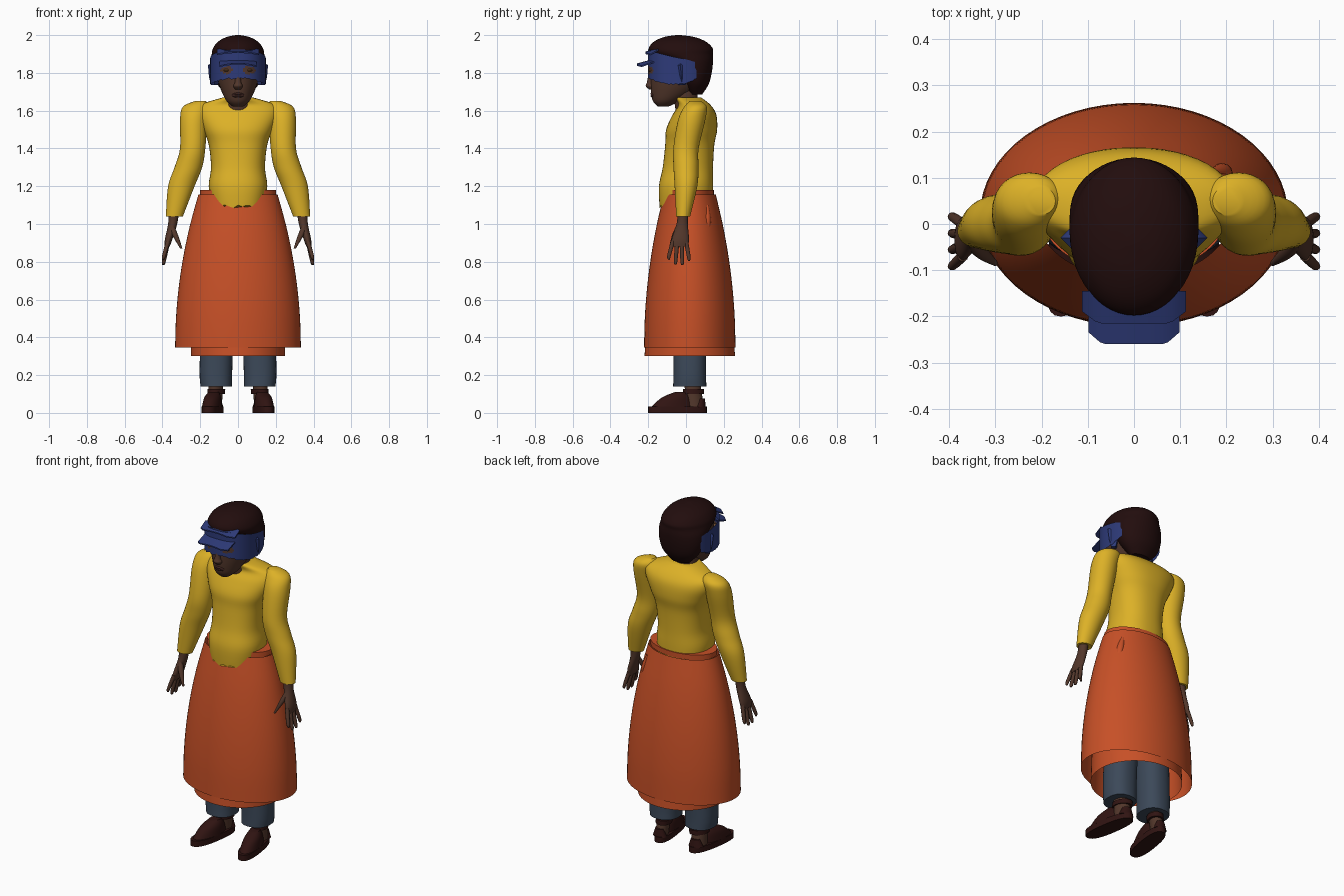
import bpy, bmesh, math, random
from mathutils import Vector

random.seed(4)
if "Cube" in bpy.data.objects:
    bpy.data.objects.remove(bpy.data.objects["Cube"], do_unlink=True)


def material(name, red, green, blue):
    mat = bpy.data.materials.new(name)
    mat.use_nodes = True
    mat.diffuse_color = (red, green, blue, 1)
    shader = mat.node_tree.nodes["Principled BSDF"]
    shader.inputs["Base Color"].default_value = mat.diffuse_color
    shader.inputs["Roughness"].default_value = .9
    return mat


SKIN = material("brown skin", .085, .038, .024)
LIP = material("dark lips", .06, .022, .018)
HAIR = material("dark hair", .016, .004, .004)
YELLOW = material("yellow cloth", .72, .44, .02)
ORANGE = material("orange cloth", .57, .08, .02)
BLUE = material("blue visor", .027, .043, .19)
DENIM = material("slate denim", .045, .066, .1)
LEATHER = material("dark leather", .03, .007, .006)
EYE = material("amber eye", .2, .09, .03)
SIDES = {"left": 1, "right": -1}


def finish(name, bm, *materials, sharp=45):
    bmesh.ops.recalc_face_normals(bm, faces=bm.faces)
    mesh = bpy.data.meshes.new(name)
    bm.to_mesh(mesh)
    bm.free()
    for mat in materials:
        mesh.materials.append(mat)
    for face in mesh.polygons:
        face.use_smooth = True
    mesh.set_sharp_from_angle(angle=math.radians(sharp))
    bpy.context.collection.objects.link(bpy.data.objects.new(name, mesh))


def ring(z, x=0, y=0, wide=.01, deep=None):
    """One horizontal cross-section; wide and deep are half sizes."""
    return Vector((x, y, z, wide, wide if deep is None else deep))


def smooth_rings(rings, steps):
    """Catmull-Rom curve through the cross-sections."""
    padded = [rings[0], *rings, rings[-1]]
    result = []
    for a, b, c, d in zip(padded, padded[1:], padded[2:], padded[3:]):
        for i in range(steps):
            t = i / steps
            bend = (a * 2 - b * 5 + c * 4 - d) * t + (b * 3 - a - c * 3 + d) * t * t
            result.append(b + (c - a + bend) * t / 2)
    return result + [rings[-1]]


def oval(angle, wide, deep, power):
    def squared(value, size):
        return math.copysign(abs(value) ** (2 / power), value) * size
    return squared(math.cos(angle), wide), squared(math.sin(angle), deep)


def bridge(bm, loops, closed=True):
    for a, b in zip(loops, loops[1:]):
        for i in range(0 if closed else 1, len(a)):
            bm.faces.new((a[i - 1], a[i], b[i], b[i - 1]))


def loft(name, mat, *rings, side=1, count=32, steps=5, power=2, caps=True, splay=0, ragged=0):
    bm = bmesh.new()
    loops = []
    for cx, cy, z, wide, deep in smooth_rings(rings, steps):
        loop = []
        for i in range(count):
            x, y = oval(math.tau * i / count, wide, deep, power)
            loop.append(bm.verts.new((side * (cx - splay * (cy + y)) + x, cy + y, z)))
        loops.append(loop)
    for vert in loops[0]:
        vert.co.z += random.uniform(-ragged, ragged)
    bridge(bm, loops)
    if caps:
        bm.faces.new(loops[0])
        bm.faces.new(loops[-1])
    finish(name, bm, mat)


# Shirt body, its front hem hanging over the skirt
loft("shirt_body", YELLOW,
     ring(1.09, wide=.14), ring(1.2, wide=.155, deep=.143),
     ring(1.3, y=.01, wide=.143, deep=.133), ring(1.42, y=.02, wide=.155, deep=.13),
     ring(1.5, y=.03, wide=.185, deep=.135), ring(1.58, y=.045, wide=.215, deep=.115),
     ring(1.63, y=.045, wide=.2, deep=.085), ring(1.67, y=.01, wide=.08, deep=.07),
     count=48, power=2.3, ragged=.012)

# Wrapped skirt: outer layer, longer inner layer, waistband and pleat
def skirt_ring(t):
    return ring(.345 + .81 * t, y=.02, wide=.333 - .123 * t * t, deep=.242 - .104 * t * t)


loft("skirt", ORANGE, *[skirt_ring(i / 5) for i in range(6)], count=64, caps=False)
loft("skirt_inner_layer", ORANGE, ring(.3, y=.02, wide=.25, deep=.24),
     ring(.6, y=.02, wide=.25, deep=.215), count=64, caps=False)
loft("waistband", ORANGE, ring(1.15, y=.02, wide=.2, deep=.127),
     ring(1.18, y=.02, wide=.2, deep=.127), ring(1.18, y=.02, wide=.14, deep=.1),
     count=64, steps=1, caps=False)
loft("skirt_pleat", ORANGE, ring(1.1, x=.17, y=.11), ring(1.02, x=.19, y=.11, wide=.022),
     ring(.93, x=.2, y=.11), count=12)

for label, side in SIDES.items():
    # Sleeve with rounded shoulder and full forearm
    loft(label + "_sleeve", YELLOW,
         ring(1.65, x=.2, y=.05, wide=.03), ring(1.62, x=.222, y=.05, wide=.07, deep=.06),
         ring(1.55, x=.235, y=.03, wide=.072), ring(1.4, x=.24, wide=.067),
         ring(1.3, x=.263, wide=.073, deep=.066), ring(1.2, x=.3, wide=.07, deep=.06),
         ring(1.04, x=.337, y=-.015, wide=.045, deep=.037), side=side)
    # Hand, fanned fingers and thumb
    loft(label + "_palm", SKIN,
         ring(1.07, x=.34, y=-.015, wide=.028), ring(1, x=.346, y=-.02, wide=.024, deep=.03),
         ring(.92, x=.367, y=-.03, wide=.02, deep=.046),
         ring(.88, x=.375, y=-.035, wide=.013, deep=.045), side=side, count=20)
    for i, finger in enumerate(("little", "ring", "middle", "index")):
        low = .78 + .012 * abs(i - 1.4) ** 2
        root, tip = -.023 * i, .015 - .035 * i
        loft(f"{label}_{finger}_finger", SKIN,
             ring(.91, x=.37, y=root, wide=.012), ring(low + .02, x=.392, y=tip, wide=.01),
             ring(low, x=.396, y=tip, wide=.004), side=side, count=10)
    loft(label + "_thumb", SKIN,
         ring(.99, x=.35, y=-.04, wide=.013), ring(.94, x=.332, y=-.06, wide=.015),
         ring(.87, x=.3, y=-.085, wide=.006), side=side, count=10)
    # Trouser leg
    loft(label + "_trouser_leg", DENIM,
         ring(.14, x=.115, y=.02, wide=.083, deep=.088), ring(.3, x=.115, y=.02, wide=.087),
         ring(1.05, x=.085, y=.02, wide=.085, deep=.1), side=side, power=2.3)
    # Foot and sandal
    loft(label + "_foot", SKIN,
         ring(.03, x=.13, y=.05, wide=.036, deep=.045),
         ring(.18, x=.12, y=.03, wide=.038, deep=.042), side=side, splay=.15)
    loft(label + "_sole", LEATHER,
         ring(0, x=.128, y=-.045, wide=.05, deep=.155),
         ring(.034, x=.128, y=-.045, wide=.05, deep=.155),
         side=side, steps=1, power=2.5, splay=.15)
    loft(label + "_sandal_upper", LEATHER,
         ring(.03, x=.128, y=-.07, wide=.05, deep=.115),
         ring(.08, x=.127, y=-.05, wide=.043, deep=.08),
         ring(.11, x=.125, y=-.025, wide=.028, deep=.035), side=side, splay=.15)
    loft(label + "_ankle_strap", LEATHER,
         ring(.1, x=.122, y=.04, wide=.046, deep=.056),
         ring(.127, x=.12, y=.04, wide=.046, deep=.056), side=side, steps=1, splay=.15)
    loft(label + "_heel_strap", LEATHER,
         ring(.03, x=.13, y=.075, wide=.042, deep=.03),
         ring(.075, x=.13, y=.08, wide=.025, deep=.02), side=side, splay=.15)
    # Pointed flap on the side of the visor, and the eye
    loft(label + "_visor_flap", BLUE,
         ring(1.735, x=.125, y=-.02, wide=.018), ring(1.78, x=.122, y=-.025, wide=.032),
         ring(1.84, x=.125, y=-.03, wide=.034), ring(1.86, x=.12, y=-.03, wide=.015),
         side=side, count=4, steps=1)
    loft(label + "_eye", EYE, ring(1.807, x=.06, y=-.184),
         ring(1.814, x=.06, y=-.184, wide=.016), ring(1.821, x=.06, y=-.184), side=side, count=12)

# Neck, head, nose and lips
loft("neck", SKIN, ring(1.57, y=.01, wide=.068, deep=.06), ring(1.74, y=-.01, wide=.066))
loft("head", SKIN,
     ring(1.622, y=-.12, wide=.028), ring(1.65, y=-.105, wide=.06, deep=.07),
     ring(1.7, y=-.07, wide=.086, deep=.115), ring(1.76, y=-.04, wide=.106, deep=.148),
     ring(1.83, y=-.03, wide=.116, deep=.16), ring(1.9, y=-.03, wide=.114, deep=.155),
     ring(1.96, y=-.03, wide=.075, deep=.1), count=40)
loft("nose", SKIN,
     ring(1.712, y=-.18, wide=.015), ring(1.73, y=-.188, wide=.025),
     ring(1.75, y=-.19, wide=.017), ring(1.8, y=-.186, wide=.011), count=16)
loft("lips", LIP,
     ring(1.668, y=-.172, wide=.016, deep=.008), ring(1.677, y=-.175, wide=.03, deep=.013),
     ring(1.683, y=-.177, wide=.033, deep=.009), ring(1.689, y=-.177, wide=.028, deep=.012),
     ring(1.697, y=-.177, wide=.012, deep=.007), count=16)

# Short hair: full on top, receding behind the visor
loft("hair", HAIR,
     ring(1.685, y=.05, wide=.06, deep=.035), ring(1.74, y=.047, wide=.11, deep=.073),
     ring(1.8, y=.036, wide=.133, deep=.1), ring(1.86, y=.018, wide=.139, deep=.125),
     ring(1.9, y=-.02, wide=.139, deep=.162), ring(1.93, y=-.028, wide=.132, deep=.169),
     ring(1.965, y=-.032, wide=.106, deep=.138), ring(1.99, y=-.036, wide=.06, deep=.08),
     ring(2, y=-.04, wide=.012), count=48)

# Visor band around the face, with eye openings coloured by position
bm = bmesh.new()
columns, levels = 64, 14
grid = []
for i in range(columns + 1):
    turn = 2 * i / columns - 1
    x, y = oval(math.radians(118 * turn - 90), .147, .168, 2.35)
    top = 1.925 - .07 * abs(turn) ** 1.5
    bottom = 1.77 - .03 * math.sin(math.pi * turn * turn) + random.uniform(-.004, .004)
    grid.append([bm.verts.new((x, y - .033, bottom + (top - bottom) * k / levels))
                 for k in range(levels + 1)])
bridge(bm, grid, closed=False)
for face in bm.faces:
    center = face.calc_center_median()
    across, up = (abs(center.x) - .06) / .033, (center.z - 1.815) / .02
    face.material_index = int(across ** 2 + up ** 2 < 1)
finish("visor_band", bm, BLUE, SKIN)


def brim(name, half, back, front, z_back, z_front, thick=.007):
    """Thin sloping plate with cut front corners, bowed across its width."""
    bm = bmesh.new()
    loops = []
    for i in range(17):
        t = i / 8 - 1
        reach = front + max(0, abs(t) - .7) * .085
        drop = .012 * t * t
        corners = ((back, z_back), (reach, z_front),
                   (reach, z_front - thick), (back, z_back - thick))
        loops.append([bm.verts.new((half * t, y, z - drop)) for y, z in corners])
    bridge(bm, loops)
    bm.faces.new(loops[0])
    bm.faces.new(loops[-1])
    finish(name, bm, BLUE, sharp=30)


brim("visor_lower_brim", half=.098, back=-.15, front=-.26, z_back=1.88, z_front=1.85)
brim("visor_upper_brim", half=.112, back=-.145, front=-.215, z_back=1.937, z_front=1.912)
